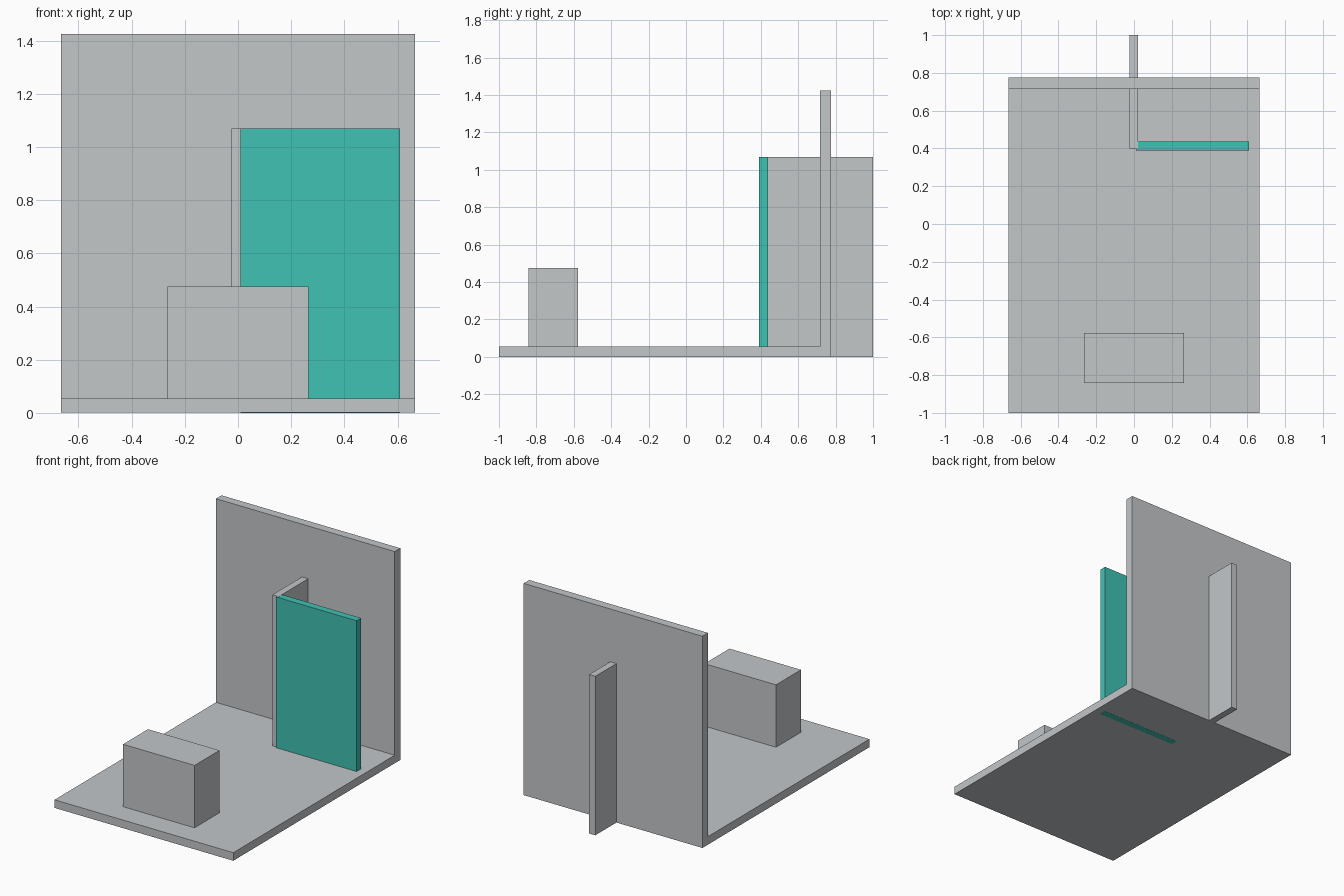
import bpy

if "Cube" in bpy.data.objects:
    bpy.data.objects.remove(bpy.data.objects["Cube"])


def material(name, color):
    m = bpy.data.materials.new(name)
    m.diffuse_color = (*color, 1.0)
    m.use_nodes = True
    m.node_tree.nodes["Principled BSDF"].inputs["Base Color"].default_value = m.diffuse_color
    return m


grey = material("light grey", (0.546, 0.571, 0.584))
teal = material("teal", (0.051, 0.539, 0.451))


def box(name, lo, hi, mat):
    """Axis-aligned block between two corners."""
    bpy.ops.mesh.primitive_cube_add(size=1, location=[(a + b) / 2 for a, b in zip(lo, hi)])
    ob = bpy.context.object
    ob.name = name
    ob.scale = [b - a for a, b in zip(lo, hi)]
    bpy.ops.object.transform_apply(location=False, rotation=False, scale=True)
    ob.data.materials.append(mat)
    return ob


E = 0.0006  # tiny offset so flush faces do not flicker

# Floor slab and rear wall
box("floor", (-0.665, -1.0, E), (0.665, 0.774, 0.055), grey)
box("back_wall", (-0.665, 0.716, E), (0.665, 0.775, 1.425), grey)

# Fin passing through the wall, and the door panel hung on its front end
box("divider_fin", (-0.025, 0.4, E), (0.021, 1.0, 1.07), grey)
box("door_panel", (0.01, 0.39, 0.0), (0.61, 0.438, 1.07 - E), teal)

# Counter block near the front
box("counter", (-0.266, -0.842, 0.03), (0.266, -0.577, 0.475), grey)
